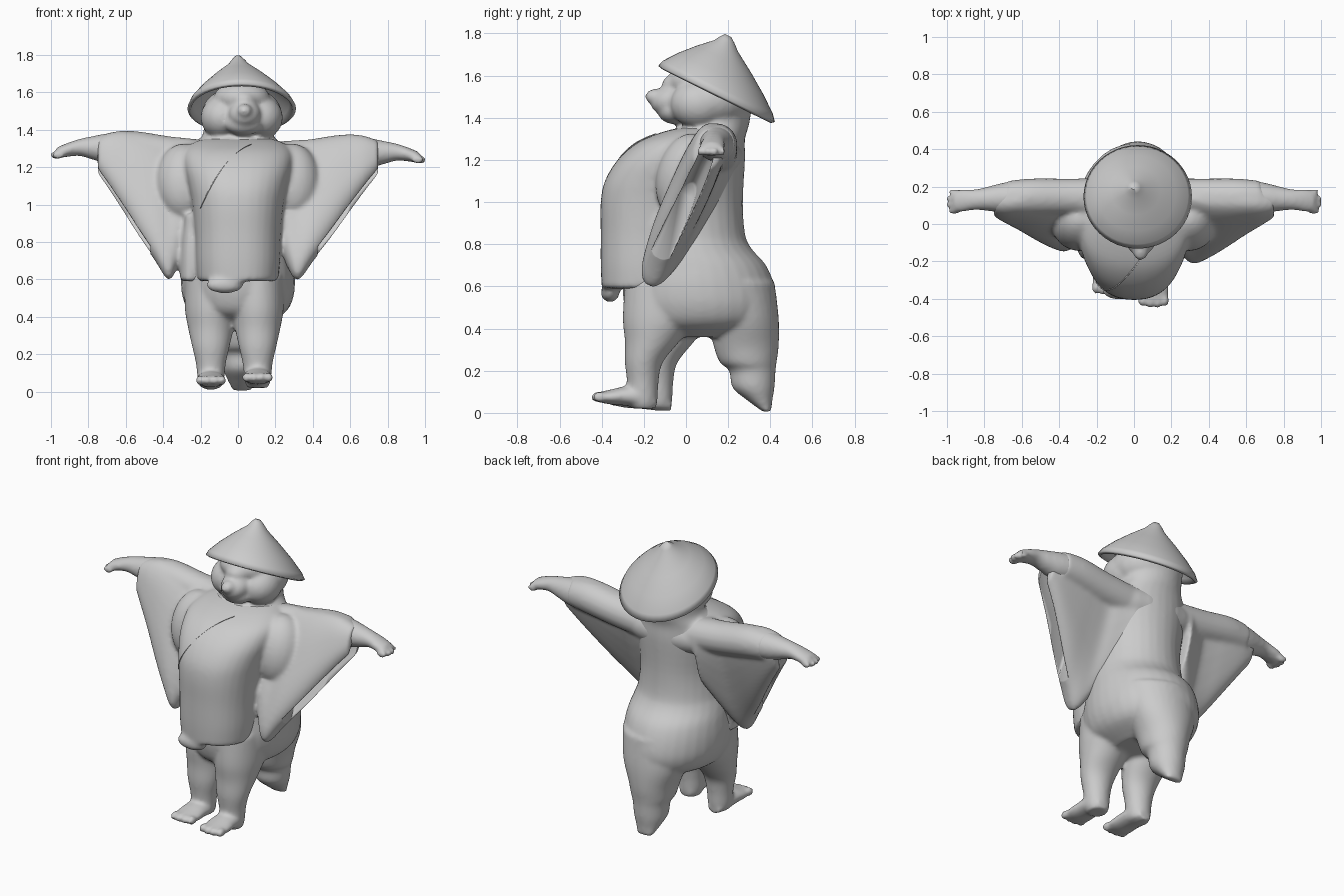
import bpy, bmesh, math
from mathutils import Vector, Matrix
from mathutils.bvhtree import BVHTree

cube = bpy.data.objects.get("Cube")
if cube:
    bpy.data.objects.remove(cube)

grey = bpy.data.materials.new("plain grey")
grey.use_nodes = True
colour = (0.6, 0.6, 0.6, 1)
grey.diffuse_color = colour
grey.node_tree.nodes["Principled BSDF"].inputs["Base Color"].default_value = colour


def refine(sections, steps):
    """Ease between sections with a smooth spline."""
    s = [[Vector(v) for v in row] for row in sections]
    out = []
    for i in range(len(s) - 1):
        quad = list(zip(s[max(i - 1, 0)], s[i], s[i + 1], s[min(i + 2, len(s) - 1)]))
        for k in range(steps):
            t = k / steps
            out.append([b.lerp(c, t) + t * (1 - t) / 2 * (
                (1 - t) * (2 * b - a - c) + t * (2 * c - b - d)) for a, b, c, d in quad])
    return out + [s[-1]]


def loft(bm, sections, power=2.0, sides=32, steps=4):
    """Skin rings given as (centre, half axis u, half axis v)."""
    rings = []
    for c, u, v in refine(sections, steps):
        ring = []
        for i in range(sides):
            a = math.tau * i / sides
            p, q = math.cos(a), math.sin(a)
            p = math.copysign(abs(p) ** (2 / power), p)
            q = math.copysign(abs(q) ** (2 / power), q)
            ring.append(bm.verts.new(c + u * p + v * q))
        rings.append(ring)
    faces = [bm.faces.new(rings[0]), bm.faces.new(rings[-1])]
    for a, b in zip(rings, rings[1:]):
        for i in range(sides):
            j = (i + 1) % sides
            faces.append(bm.faces.new((a[i], a[j], b[j], b[i])))
    bmesh.ops.recalc_face_normals(bm, faces=faces)


def upright(rows, cx=0.0, dy=0.0):
    """Rows of height, y centre, x radius, y radius."""
    return [((cx, y + dy, z), (rx, 0, 0), (0, ry, 0)) for z, y, rx, ry in rows]


def ball(bm, centre, radii, tilt=0.0):
    m = (Matrix.Translation(centre) @ Matrix.Rotation(tilt, 4, 'X')
         @ Matrix.Diagonal((*radii, 1)))
    bmesh.ops.create_uvsphere(bm, u_segments=24, v_segments=16, radius=1, matrix=m)


def finish(bm, name):
    mesh = bpy.data.meshes.new(name)
    bm.to_mesh(mesh)
    bm.free()
    obj = bpy.data.objects.new(name, mesh)
    bpy.context.collection.objects.link(obj)
    mesh.materials.append(grey)
    for f in mesh.polygons:
        f.use_smooth = True
    return obj


def blend(obj, voxel, passes):
    """Fuse overlapping volumes into one soft skin."""
    r = obj.modifiers.new("fuse", 'REMESH')
    r.mode, r.voxel_size, r.use_smooth_shade = 'VOXEL', voxel, True
    s = obj.modifiers.new("soften", 'SMOOTH')
    s.factor, s.iterations = 0.5, passes


# Torso, hips and neck
body = bmesh.new()
loft(body, upright([
    (.36, .06, .14, .2), (.42, .07, .25, .32), (.5, .07, .295, .36),
    (.6, .06, .305, .36), (.7, .05, .295, .33), (.78, .02, .28, .29),
    (.85, .01, .265, .27), (1.0, 0, .26, .27), (1.2, .03, .28, .25),
    (1.3, .07, .26, .21), (1.37, .14, .19, .16), (1.5, .18, .18, .14)]))

# Broad tail reaching the ground
loft(body, upright([
    (.62, .2, .24, .22), (.45, .27, .2, .17), (.32, .285, .15, .155),
    (.24, .295, .13, .135), (.2, .315, .11, .11), (.12, .32, .1, .1),
    (.06, .35, .075, .06), (.005, .385, .05, .02)], cx=.02))

# Legs and feet
leg_rows = [(.62, -.1, .14, .19), (.45, -.125, .14, .175), (.34, -.16, .122, .13),
            (.24, -.2, .1, .09), (.15, -.205, .08, .075), (.06, -.205, .07, .07),
            (.02, -.2, .055, .055)]
for x, dy, dz in ((.105, 0, .015), (-.145, .07, 0)):
    loft(body, upright(leg_rows, x, dy))
    loft(body, [((x, y + dy, z + dz), (rx, 0, 0), (0, 0, rz)) for y, z, rx, rz in (
        (-.14, .035, .04, .025), (-.2, .06, .07, .05), (-.29, .065, .075, .045),
        (-.36, .06, .08, .035), (-.41, .06, .07, .025))])
    for i in range(4):
        ball(body, (x + (i - 1.5) * .04, -.42 + dy + abs(i - 1.5) * .008, .06 + dz),
             (.023, .035, .026))

# Arms and paws
for s, dz in ((1, 0), (-1, .025)):
    loft(body, [((s * x, y, z + dz), (0, ry, 0), (0, 0, rz)) for x, y, z, ry, rz in (
        (.15, .14, 1.22, .1, .1), (.4, .15, 1.25, .085, .08), (.6, .145, 1.275, .09, .085),
        (.7, .14, 1.275, .08, .08), (.78, .135, 1.278, .065, .062),
        (.85, .13, 1.28, .055, .045), (.92, .125, 1.265, .06, .036),
        (.97, .12, 1.25, .055, .03))])
    for i in range(4):
        ball(body, (s * (.98 - abs(i - 1.5) * .012), .07 + i * .033, 1.24 + dz),
             (.035, .017, .022))

# Head with brow, cheeks, snout and nose
ball(body, (.02, .12, 1.485), (.215, .2, .15))
ball(body, (.02, .04, 1.57), (.15, .13, .09))
for s in (1, -1):
    ball(body, (.02 + s * .105, .06, 1.465), (.115, .135, .115))
ball(body, (.03, -.03, 1.555), (.075, .085, .06))
ball(body, (.035, -.055, 1.485), (.09, .115, .075), .2)
ball(body, (.035, -.14, 1.5), (.042, .055, .038))
ball(body, (.03, -.055, 1.43), (.1, .08, .06))
blend(finish(body, "body"), .012, 6)

# Robe front hanging over the belly, with shoulder yoke, chest folds and side panel
robe = bmesh.new()
loft(robe, upright([
    (.59, -.17, .215, .23), (.7, -.17, .225, .235), (.85, -.16, .23, .245),
    (1.0, -.14, .245, .265), (1.1, -.11, .265, .275), (1.2, -.06, .29, .265),
    (1.28, 0, .29, .235), (1.33, .05, .24, .17), (1.355, .09, .17, .11)]), 2.3)
ball(robe, (-.07, -.36, .57), (.1, .045, .045))
ball(robe, (0, .1, 1.22), (.37, .175, .13))
for s in (1, -1):
    ball(robe, (s * .29, .0, 1.12), (.15, .14, .21), -.25)
loft(robe, upright([(.59, -.08, .055, .11), (.75, -.08, .055, .11),
                    (.95, -.07, .03, .1)], cx=-.255))

# Winged sleeves: x, top y and z, bottom y and z, half thickness
sleeve_rows = [(.15, .16, 1.32, .02, .93, .13), (.26, .16, 1.335, -.13, .68, .11),
               (.32, .155, 1.34, -.18, .6, .095), (.4, .15, 1.345, -.145, .7, .098),
               (.5, .15, 1.36, -.08, .83, .098), (.6, .15, 1.37, -.01, .97, .092),
               (.68, .145, 1.36, .04, 1.08, .084), (.75, .14, 1.335, .08, 1.17, .068)]


def sleeve(bm, side, stretch, lift, back, hollow=False):
    sections = []
    for x, ty, tz, by, bz, t in sleeve_rows[3 if hollow else 0:]:
        x += stretch * (.75 - x)
        top, low = Vector((0, ty, tz + lift)), Vector((0, by + back * (1.25 - bz), bz))
        if hollow:
            top, low, t = top.lerp(low, .4), low + (low - top) * .15, t * .5
            x += .025
        mid, half = (top + low) / 2, (top - low) / 2
        mid.x = side * x
        across = Vector((0, half.z, -half.y)).normalized() * t
        sections.append((mid, half, across))
    loft(bm, sections, 2.6)


cutter = bmesh.new()
for side, stretch, lift, back in ((1, 0, 0, 0), (-1, .12, .02, .11)):
    sleeve(robe, side, stretch, lift, back)
    sleeve(cutter, side, stretch, lift, back, True)
    # Rounded upper sleeve around the arm
    loft(robe, [((side * x, .145, z + lift), (0, r, 0), (0, 0, r)) for x, z, r in (
        (.1, 1.22, .1), (.35, 1.245, .098), (.55, 1.275, .098), (.68, 1.28, .085))])

robe_obj = finish(robe, "robe")
hollow = finish(cutter, "sleeve_hollow_cutter")
hollow.hide_render = True
hollow.hide_set(True)
hollow.display_type = 'WIRE'
blend(robe_obj, .012, 10)
cut = robe_obj.modifiers.new("sleeve openings", 'BOOLEAN')
cut.operation, cut.object, cut.solver = 'DIFFERENCE', hollow, 'EXACT'

# Crossed lapel edge laid on the robe
bpy.context.view_layer.update()
tree = BVHTree.FromObject(robe_obj, bpy.context.evaluated_depsgraph_get())
path = []
for i in range(25):
    t = i / 24
    x, z = .07 - .27 * t, 1.32 - .1 * t - .24 * t ** 2.2
    hit = tree.ray_cast(Vector((x, -2, z)), Vector((0, 1, 0)))[0]
    if hit:
        path.append(hit)
lapel = bmesh.new()
loft(lapel, [(p, (.006, 0, .006), (0, .005, 0)) for p in path], sides=8, steps=1)
finish(lapel, "lapel_edge")

# Tilted straw hat, hollow underneath
hat = bmesh.new()
rim, apex = Vector((.02, .145, 1.513)), Vector((.0, .2, 1.79))
across, along = Vector((1, 0, 0)), Vector((0, .9, -.434))
shape = [(0, .29), (.12, .272), (.35, .212), (.6, .135), (.82, .06), (.93, .035), (1, .016)]
loft(hat, [(rim.lerp(apex, h), across * r, along * r * 1.06) for h, r in shape],
     sides=48, steps=1)
bottom = [f for f in hat.faces if len(f.verts) == 48 and f.calc_area() > .1]
bmesh.ops.delete(hat, geom=bottom, context='FACES_ONLY')
hat_obj = finish(hat, "hat")
shell = hat_obj.modifiers.new("thickness", 'SOLIDIFY')
shell.thickness, shell.offset = .02, -1
bpy.context.view_layer.objects.active = hat_obj
hat_obj.select_set(True)
bpy.ops.object.shade_smooth_by_angle(angle=math.radians(50))
